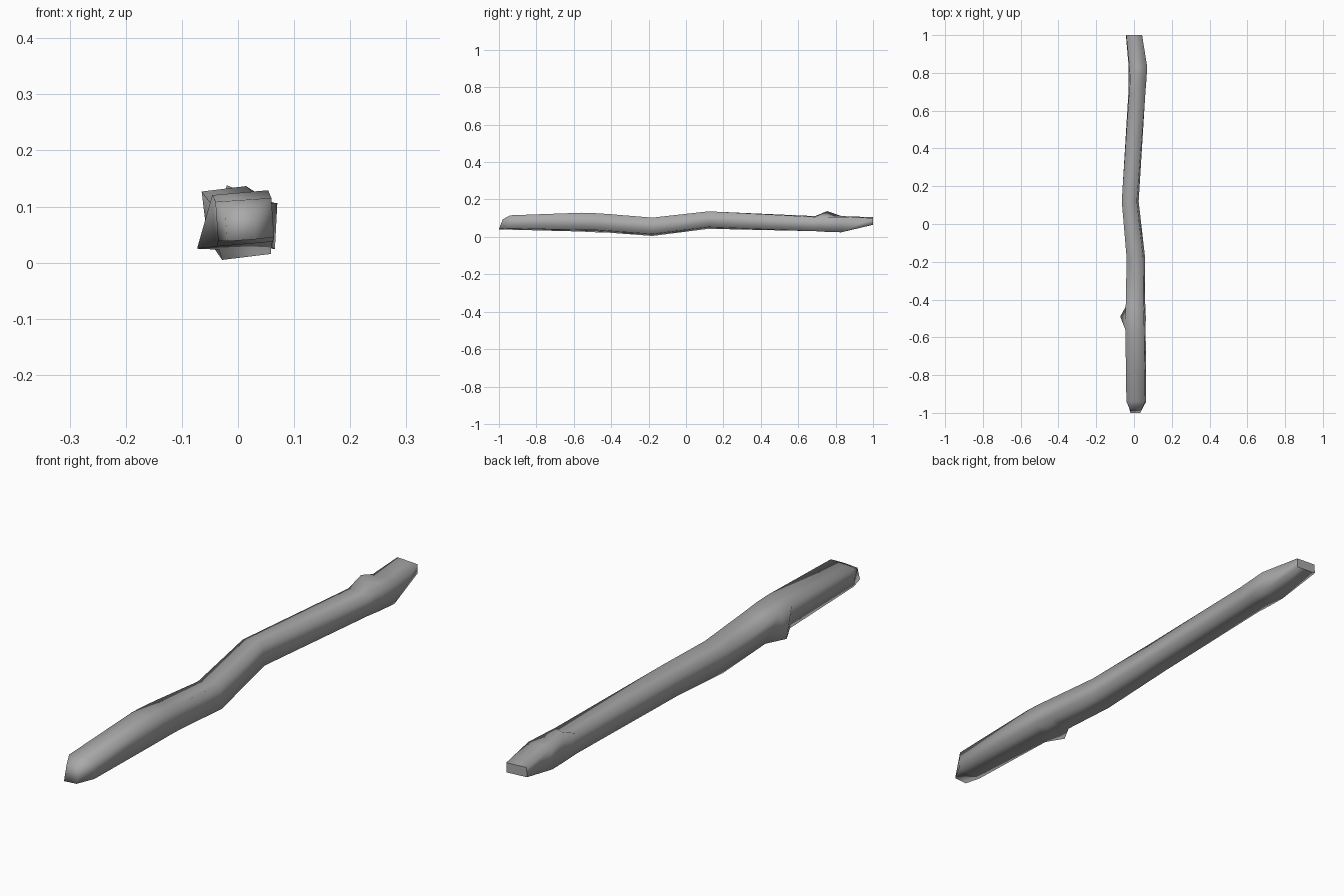
import bpy
import bmesh
from math import sin, cos, radians
from mathutils import Vector

default_cube = bpy.data.objects.get("Cube")
if default_cube:
    bpy.data.objects.remove(default_cube)

# One plain grey for the whole branch
grey = bpy.data.materials.new("weathered_grey")
grey.use_nodes = True
colour = (0.4, 0.4, 0.4, 1)
grey.diffuse_color = colour
grey.node_tree.nodes["Principled BSDF"].inputs["Base Color"].default_value = colour

# Sections along the branch: y, centre x, centre z, half width, half height, tilt
sections = [
    (-0.99, 0.005, 0.066, 0.026, 0.026, 4),
    (-0.94, 0.012, 0.077, 0.05, 0.035, 4),
    (-0.56, 0.008, 0.079, 0.05, 0.046, 5),
    (-0.49, 0.008, 0.077, 0.05, 0.045, 6),
    (-0.42, 0.008, 0.073, 0.047, 0.045, 6),
    (-0.18, 0.01, 0.054, 0.044, 0.044, 7),
    (0.12, -0.02, 0.09, 0.04, 0.042, 7),
    (0.69, 0.015, 0.071, 0.043, 0.038, -3),
    (0.755, 0.018, 0.069, 0.045, 0.04, -3),
    (0.83, 0.021, 0.068, 0.047, 0.041, -3),
    (1.0, 0, 0.085, 0.042, 0.018, -3),
]
# Broken twig stubs: section number, corner number, stub tip
stubs = {(3, 0): (-0.073, 0.025), (8, 3): (-0.02, 0.138)}
corners = [(-1, -1), (1, -1), (1, 1), (-1, 1)]


def add_ring(bm, index, section):
    y, cx, cz, width, height, tilt = section
    c, s = cos(radians(tilt)), sin(radians(tilt))
    ring = []
    for k, (u, v) in enumerate(corners):
        u, v = u * width, v * height
        x, z = stubs.get((index, k), (cx + u * c - v * s, cz + u * s + v * c))
        # the front tip leans back towards its top
        lean = 0.02 * -corners[k][1] if index == 0 else 0
        ring.append(bm.verts.new(Vector((x, y - lean / 2, z))))
    return ring


# Branch: loft the square sections and cap both ends
bm = bmesh.new()
rings = [add_ring(bm, i, section) for i, section in enumerate(sections)]
for a, b in zip(rings, rings[1:]):
    for k in range(4):
        n = (k + 1) % 4
        bm.faces.new((a[k], a[n], b[n], b[k]))
caps = [bm.faces.new(rings[0]), bm.faces.new(rings[-1])]
bmesh.ops.recalc_face_normals(bm, faces=bm.faces)
for face in bm.faces:
    face.smooth = True
for edge in caps[1].edges:
    edge.smooth = False

mesh = bpy.data.meshes.new("branch")
bm.to_mesh(mesh)
bm.free()
mesh.materials.append(grey)
branch = bpy.data.objects.new("branch", mesh)
bpy.context.collection.objects.link(branch)
